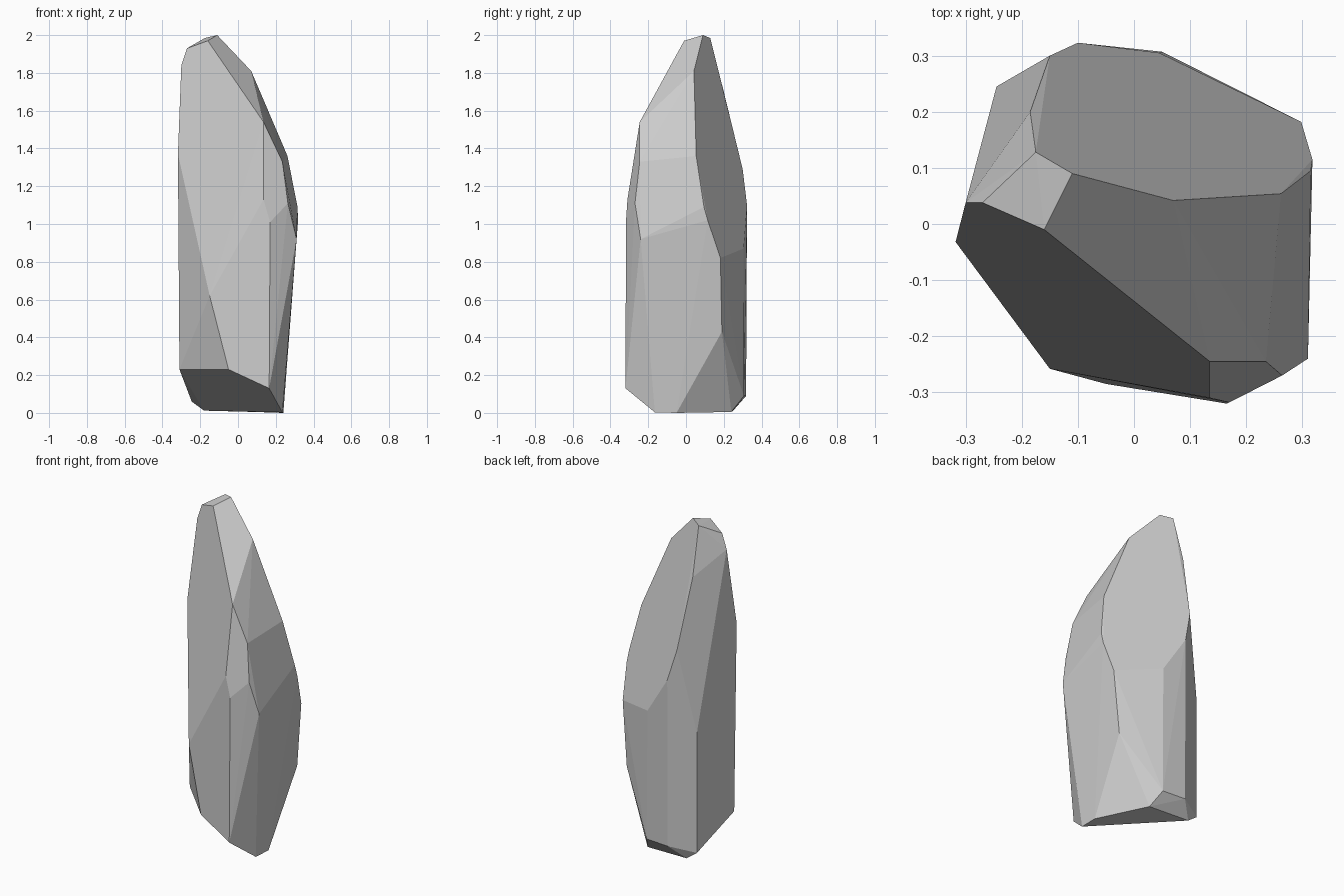
import bpy, bmesh

# Corner points of the chipped stone, grouped from tip to foot
tip = [(-.11, .09, 2.0), (-.16, -.01, 1.97), (-.175, .128, 1.985),
       (-.27, .038, 1.93), (-.30, .038, 1.84), (.07, .042, 1.81)]
shoulder = [(-.185, .20, 1.70), (.135, -.245, 1.54), (-.318, -.032, 1.37),
            (.262, .054, 1.36), (.235, -.245, 1.33), (-.15, .30, 1.29)]
waist = [(.135, -.31, 1.13), (-.10, .323, 1.10), (.264, -.27, 1.11),
         (.315, .095, 1.09), (.318, .115, 1.02), (.17, -.318, 1.01),
         (.31, -.24, .92), (.045, .305, .87), (.298, .182, .82),
         (-.245, .245, .79)]
base = [(-.15, -.258, .62), (.15, -.32, .60), (.265, .19, .43),
        (-.31, -.02, .23), (-.05, -.285, .23), (.165, -.32, .13),
        (.05, .307, .09), (-.10, .318, .09), (-.245, .245, .06)]
foot = [(-.18, .25, .012), (.09, .24, .005), (.24, -.05, .0), (.235, -.165, .003)]

# Wrap the corners in a flat-faced hull
bm = bmesh.new()
for p in tip + shoulder + waist + base + foot:
    bm.verts.new(p)
result = bmesh.ops.convex_hull(bm, input=bm.verts[:])
loose = [v for v in bm.verts if not v.link_faces]
bmesh.ops.delete(bm, geom=loose, context='VERTS')
# Merge almost coplanar triangles into broad facets
bmesh.ops.dissolve_limit(bm, angle_limit=0.05, verts=bm.verts[:], edges=bm.edges[:])
bmesh.ops.recalc_face_normals(bm, faces=bm.faces[:])

mesh = bpy.data.meshes.new("standing_stone")
bm.to_mesh(mesh)
bm.free()
stone = bpy.data.objects.new("standing_stone", mesh)
bpy.context.collection.objects.link(stone)
